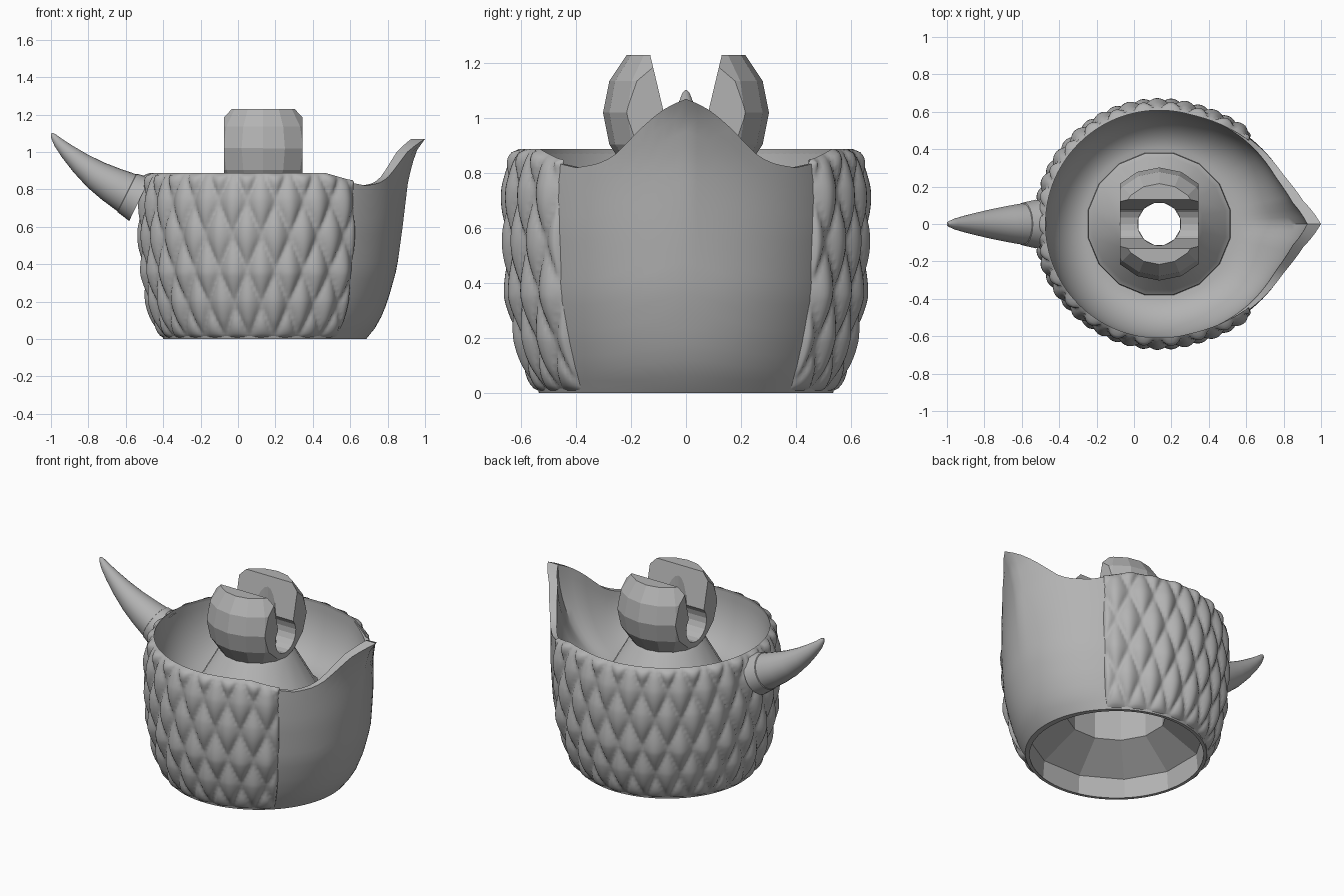
import bpy, bmesh
from math import sin, cos, pi, radians, degrees
from mathutils import Vector

if "Cube" in bpy.data.objects:
    bpy.data.objects.remove(bpy.data.objects["Cube"])

grey = bpy.data.materials.new("plain grey")
grey.use_nodes = True
grey.diffuse_color = (0.45, 0.45, 0.45, 1)
grey.node_tree.nodes["Principled BSDF"].inputs["Base Color"].default_value = (0.45, 0.45, 0.45, 1)
CX = 0.135  # axis of the cup


def interp(table, t):
    """Read a value from a list of (position, value) pairs."""
    if t <= table[0][0]:
        return table[0][1]
    for (a, u), (b, w) in zip(table, table[1:]):
        if t <= b:
            return u + (w - u) * (t - a) / (b - a)
    return table[-1][1]


def loft(name, rings, closed=True, caps=False, smooth=35):
    """Skin a list of equally long point rings."""
    bm = bmesh.new()
    rows = [[bm.verts.new(p) for p in ring] for ring in rings]
    n = len(rows[0])
    for lo, hi in zip(rows, rows[1:]):
        for i in range(n if closed else n - 1):
            j = (i + 1) % n
            bm.faces.new((lo[i], lo[j], hi[j], hi[i]))
    if caps:
        bm.faces.new(rows[0][::-1])
        bm.faces.new(rows[-1])
    mesh = bpy.data.meshes.new(name)
    bm.to_mesh(mesh)
    bm.free()
    obj = bpy.data.objects.new(name, mesh)
    bpy.context.collection.objects.link(obj)
    return finish(obj, smooth)


def finish(obj, smooth):
    obj.data.materials.clear()
    obj.data.materials.append(grey)
    bpy.ops.object.select_all(action='DESELECT')
    obj.select_set(True)
    bpy.context.view_layer.objects.active = obj
    if smooth:
        bpy.ops.object.shade_smooth_by_angle(angle=radians(smooth))
    return obj


def polar(theta, r, z):
    return Vector((CX + r * cos(theta), r * sin(theta), z))


def lathe(name, profile, sides, smooth=0):
    rings = [[polar(2 * pi * (i + 0.5) / sides, r, z) for i in range(sides)] for r, z in profile]
    return loft(name, rings, smooth=smooth)


# Cup shape: round wall radius, prow reach and rim height
WALL = [(0, .535), (.05, .55), (.1, .566), (.2, .594), (.35, .622), (.6, .636), (.75, .632), (.88, .618)]
PROW = [(0, .55), (.08, .615), (.2, .665), (.38, .715), (.6, .745), (.85, .775), (1, .815), (1.07, .865)]
RIM = [(0, 1.07), (3, 1.052), (7, 1.022), (12, .968), (17, .91), (22, .858), (28, .832), (36, .82), (46, .838),
       (58, .872)]


def angle_from_prow(theta):
    return abs(degrees((theta + pi) % (2 * pi) - pi))


def rim(theta):
    return interp(RIM, angle_from_prow(theta))


def radius(theta, z):
    r, tip = interp(WALL, z), interp(PROW, z)
    t = min(1, angle_from_prow(theta) / 75)
    sharp = min(1, max(0, (z - .3) / .45))
    shape = (1 - sharp) * cos(pi / 2 * t) ** 2 + sharp * (1 - t) ** 1.5
    return r + (tip - r) * shape


# Cup body: base lip, outer wall, rim and bowl
angles = [2 * pi * i / 120 for i in range(120)]
rings = [[polar(a, .515, 0) for a in angles]]
for k in range(19):
    rings.append([polar(a, radius(a, rim(a) * k / 18), rim(a) * k / 18) for a in angles])
BOWL_R, BOWL_Z = .38, .52
for k in range(13):
    s = pi / 2 * (1 - k / 12)
    ring = []
    for a in angles:
        top = radius(a, rim(a)) * (.985 - .07 * max(0, 1 - angle_from_prow(a) / 60))
        ring.append(polar(a, BOWL_R + (top - BOWL_R) * sin(s), BOWL_Z + (rim(a) - BOWL_Z) * (1 - cos(s))))
    rings.append(ring)
loft("cup_body", rings)

# Scaly band: staggered pillowed diamonds round the back of the wall
COLS, STEPS, ROWS, TALL = 20, 12, 72, .37
start, sweep = radians(43), radians(274)
band = [start + sweep * i / (COLS * STEPS) for i in range(COLS * STEPS + 1)]
rings = []
for k in range(ROWS + 1):
    ring = []
    for i, a in enumerate(band):
        z = .004 + (rim(a) + .012) * k / ROWS
        u, v = i / STEPS, z / TALL
        p, q = (u + v) % 1, (u - v) % 1
        bulge = (sin(pi * p) * sin(pi * q)) ** .6
        low = 1 - .35 * (p - q)
        edge = min(1, k / 8, (ROWS - k) / 5, i / 6, (COLS * STEPS - i) / 6)
        fade = (1 - (1 - edge) ** 2) ** .5
        ring.append(polar(a, radius(a, z) - .01 * (1 - fade) + fade * (.006 + .034 * bulge * low), z))
    rings.append(ring)
# tuck the top edge into the rim
rings.append([polar(a, radius(a, rim(a)) - .008, rim(a) - .02) for a in band])
loft("scale_band", rings, closed=False, smooth=80)

# Hollow underside with faceted walls
lathe("underside", [(.533, 0), (.522, .13), (.3, .27), (.3, .58), (.115, .66), (.115, .76)], 12)

# Cone that carries the ball
lathe("ball_mount", [(.39, .5), (.385, .55), (.36, .57), (.235, .79), (.18, .83)], 16, smooth=25)


def horn_rings(stations, sides=24):
    out = []
    for k, (x, z, r) in enumerate(stations):
        a, b = stations[max(0, k - 1)], stations[min(len(stations) - 1, k + 1)]
        along = Vector((b[0] - a[0], 0, b[1] - a[1])).normalized()
        up = Vector((along.z, 0, -along.x))
        out.append([Vector((x, 0, z)) + r * (cos(2 * pi * i / sides) * up + Vector((0, sin(2 * pi * i / sides), 0)))
                    for i in range(sides)])
    return out


# Horn and its collar
loft("horn", horn_rings([(-.54, .755, .113), (-.6, .785, .11), (-.68, .828, .096), (-.76, .877, .08),
                         (-.84, .938, .061), (-.91, 1.0, .043), (-.96, 1.05, .028), (-.988, 1.087, .015),
                         (-.996, 1.1, .005)]), caps=True)
loft("horn_collar", horn_rings([(-.525, .748, .13), (-.56, .765, .122), (-.592, .781, .115), (-.6, .785, .1)]),
     caps=True)

# Clip ball: trimmed sphere with a slot and a bore
BALL_Z = 1.02
bpy.ops.mesh.primitive_uv_sphere_add(segments=16, ring_count=8, radius=.302, location=(CX, 0, BALL_Z))
ball = bpy.context.object
ball.name = "clip_ball"


def cut(cutter, operation):
    mod = ball.modifiers.new("cut", 'BOOLEAN')
    mod.object, mod.operation, mod.solver = cutter, operation, 'EXACT'
    bpy.context.view_layer.objects.active = ball
    bpy.ops.object.modifier_apply(modifier=mod.name)
    bpy.data.objects.remove(cutter)


bpy.ops.mesh.primitive_cube_add(size=1, location=(CX, 0, .93))
trim = bpy.context.object
trim.scale = (.42, 1, .6)
bpy.context.view_layer.update()
cut(trim, 'INTERSECT')

# slot profile: flared throat above a round seat
arc = [radians(42 - 264 * i / 14) for i in range(15)]
profile = [(-.135, 1.25), (.135, 1.25)] + [(.105 * cos(a), .94 + .105 * sin(a)) for a in arc]
slot = loft("slot_cutter", [[Vector((x, y, z)) for y, z in profile] for x in (CX + .5, CX - .5)], caps=True, smooth=0)
bm = bmesh.new()
bm.from_mesh(slot.data)
bmesh.ops.recalc_face_normals(bm, faces=bm.faces)
bm.to_mesh(slot.data)
bm.free()
cut(slot, 'DIFFERENCE')

bpy.ops.mesh.primitive_cylinder_add(vertices=32, radius=.115, depth=2, location=(CX, 0, 1))
cut(bpy.context.object, 'DIFFERENCE')
finish(ball, 0)
